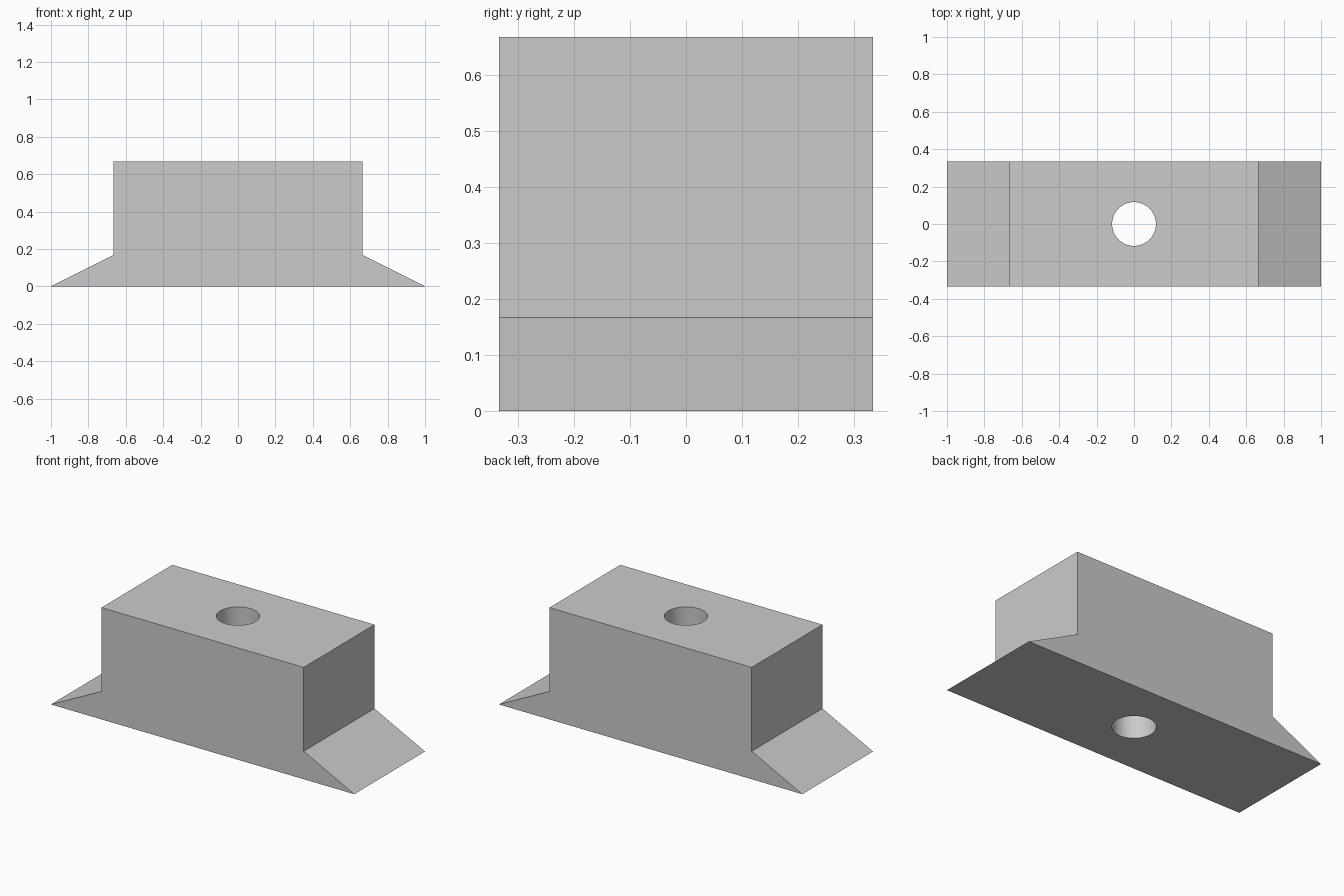
import bpy
import bmesh

cube = bpy.data.objects.get("Cube")
if cube:
    bpy.data.objects.remove(cube, do_unlink=True)

HALF_DEPTH = 1 / 3
HEIGHT = 2 / 3
HOLE_RADIUS = 0.117

# Plain grey finish
grey = bpy.data.materials.new("plain_grey")
grey.use_nodes = True
colour = (0.6, 0.6, 0.6, 1)
grey.diffuse_color = colour
grey.node_tree.nodes["Principled BSDF"].inputs["Base Color"].default_value = colour

# Block with a sloping wedge foot at each end, extruded from its profile
right_half = [(1, 0), (2 / 3, 1 / 6), (2 / 3, HEIGHT)]
profile = right_half + [(-x, z) for x, z in reversed(right_half)]
bm = bmesh.new()
front = bm.faces.new([bm.verts.new((x, -HALF_DEPTH, z)) for x, z in profile])
extruded = bmesh.ops.extrude_face_region(bm, geom=[front], use_keep_orig=True)
moved = [v for v in extruded["geom"] if isinstance(v, bmesh.types.BMVert)]
bmesh.ops.translate(bm, verts=moved, vec=(0, 2 * HALF_DEPTH, 0))
bmesh.ops.recalc_face_normals(bm, faces=bm.faces)
mesh = bpy.data.meshes.new("footed_block")
bm.to_mesh(mesh)
bm.free()
mesh.materials.append(grey)
block = bpy.data.objects.new("footed_block", mesh)
bpy.context.collection.objects.link(block)

# Round hole running straight through from top to bottom
bpy.ops.mesh.primitive_cylinder_add(vertices=64, radius=HOLE_RADIUS, depth=2,
                                    location=(0, 0, HEIGHT / 2))
cutter = bpy.context.object
cutter.name = "hole_cutter"
cutter.hide_render = True
cutter.data.materials.append(grey)
cut = block.modifiers.new("through_hole", "BOOLEAN")
cut.operation = "DIFFERENCE"
cut.solver = "EXACT"
cut.object = cutter

# Apply the cut, then smooth only the hole wall
bpy.ops.object.select_all(action="DESELECT")
block.select_set(True)
bpy.context.view_layer.objects.active = block
bpy.ops.object.modifier_apply(modifier=cut.name)
bpy.data.objects.remove(cutter, do_unlink=True)
bpy.ops.object.shade_smooth_by_angle()
